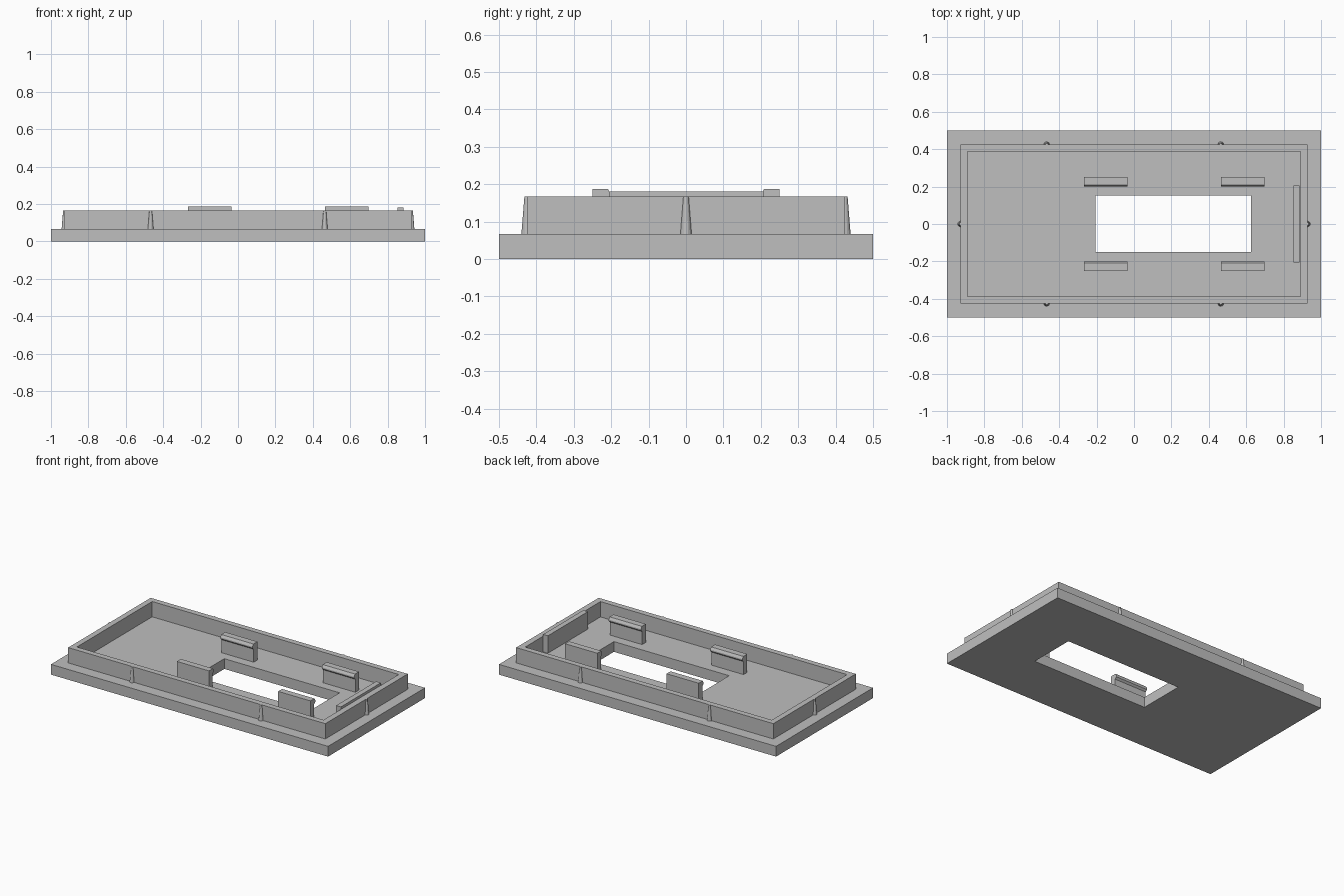
import bpy
import bmesh

cube = bpy.data.objects.get("Cube")
if cube:
    bpy.data.objects.remove(cube, do_unlink=True)

GREY = (0.52, 0.52, 0.52, 1)
grey = bpy.data.materials.new("plain grey")
grey.use_nodes = True
grey.diffuse_color = GREY
grey.node_tree.nodes["Principled BSDF"].inputs["Base Color"].default_value = GREY

FLOOR, RIM = 0.067, 0.167
WALL_X, WALL_Y = 0.928, 0.425


def finish(name, bm):
    bmesh.ops.recalc_face_normals(bm, faces=bm.faces)
    mesh = bpy.data.meshes.new(name)
    bm.to_mesh(mesh)
    bm.free()
    mesh.materials.append(grey)
    obj = bpy.data.objects.new(name, mesh)
    bpy.context.collection.objects.link(obj)
    return obj


def rectangle(x0, x1, y0, y1):
    return [(x0, y0), (x1, y0), (x1, y1), (x0, y1)]


def frame(name, outer, inner, z0, z1):
    """Rectangular slab with a rectangular opening."""
    bm = bmesh.new()
    loops = [[bm.verts.new((x, y, z)) for x, y in rectangle(*rect)]
             for rect, z in ((outer, z0), (outer, z1), (inner, z1), (inner, z0))]
    for a, b in zip(loops, loops[1:] + loops[:1]):
        for i in range(4):
            j = (i + 1) % 4
            bm.faces.new((a[i], a[j], b[j], b[i]))
    return finish(name, bm)


def extrude_x(name, profile, x0, x1):
    """Prism along x from a profile of (y, z) points."""
    bm = bmesh.new()
    face = bm.faces.new([bm.verts.new((x0, y, z)) for y, z in profile])
    new = bmesh.ops.extrude_face_region(bm, geom=[face])["geom"]
    bmesh.ops.translate(bm, vec=(x1 - x0, 0, 0),
                        verts=[v for v in new if isinstance(v, bmesh.types.BMVert)])
    return finish(name, bm)


# Base slab with its off-centre window, and the raised rim
frame("base_plate", (-1, 1, -0.5, 0.5), (-0.206, 0.626, -0.151, 0.153), 0, FLOOR)
frame("rim_wall", (-WALL_X, WALL_X, -WALL_Y, WALL_Y),
      (-0.891, 0.889, -0.388, 0.388), FLOOR, RIM)

# Snap clips with a bevelled lip facing the window
clip = [(0.25, FLOOR), (0.25, 0.187), (0.209, 0.187), (0.2, 0.172),
        (0.2, 0.163), (0.212, 0.152), (0.212, FLOOR)]
for side, sign in (("back", 1), ("front", -1)):
    for end, x0, x1 in (("right", -0.267, -0.035), ("left", 0.465, 0.698)):
        extrude_x(f"clip_{side}_{end}", [(sign * y, z) for y, z in clip], x0, x1)

# Stop plate beside the end wall
extrude_x("end_stop", [(-0.205, FLOOR), (0.207, FLOOR), (0.207, 0.181), (-0.205, 0.181)],
          0.852, 0.886)

# Tapered ribs half sunk into the rim
spots = [(x, y) for x in (-0.467, 0.464) for y in (-WALL_Y, WALL_Y)]
spots += [(-WALL_X, 0), (WALL_X, 0)]
for n, (x, y) in enumerate(spots, 1):
    bm = bmesh.new()
    bmesh.ops.create_cone(bm, cap_ends=True, segments=16, radius1=0.015,
                          radius2=0.007, depth=RIM - FLOOR)
    bmesh.ops.translate(bm, verts=bm.verts, vec=(x, y, (FLOOR + RIM) / 2))
    finish(f"rib_{n}", bm)
